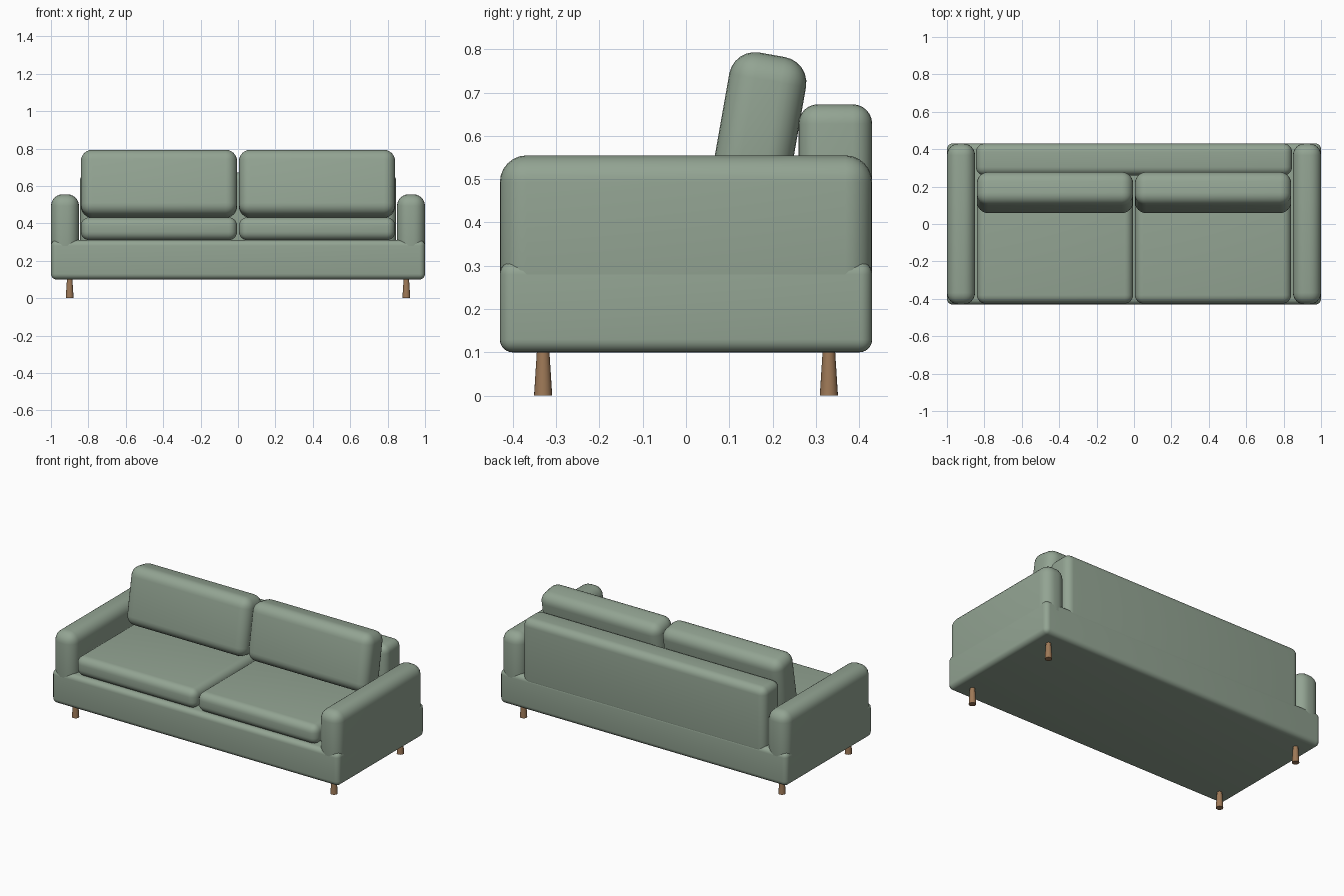
import bpy
import math

if "Cube" in bpy.data.objects:
    bpy.data.objects.remove(bpy.data.objects["Cube"])


def material(name, rgb):
    m = bpy.data.materials.new(name)
    m.diffuse_color = (*rgb, 1)
    m.use_nodes = True
    m.node_tree.nodes["Principled BSDF"].inputs["Base Color"].default_value = m.diffuse_color
    return m


FABRIC = material("sage_fabric", (0.29, 0.37, 0.29))
WOOD = material("warm_wood", (0.34, 0.19, 0.095))


def finish(ob, name, mat):
    ob.name = name
    ob.data.materials.append(mat)
    bpy.ops.object.shade_smooth_by_angle(angle=math.radians(35))
    return ob


def padded_box(name, x, y, z, radius, tilt=0.0):
    """Rounded upholstered block spanning the given (min, max) ranges."""
    centre = [(a + b) / 2 for a, b in (x, y, z)]
    bpy.ops.mesh.primitive_cube_add(size=1, location=centre)
    ob = bpy.context.object
    ob.scale = [b - a for a, b in (x, y, z)]
    bpy.ops.object.transform_apply(location=False, rotation=False, scale=True)
    bevel = ob.modifiers.new("rounded", "BEVEL")
    bevel.width = radius
    bevel.segments = 6
    bevel.limit_method = "NONE"
    bpy.ops.object.modifier_apply(modifier=bevel.name)
    ob.rotation_euler.x = tilt
    return finish(ob, name, FABRIC)


# Base and backrest
padded_box("base", (-1, 1), (-0.43, 0.43), (0.10, 0.31), 0.03)
padded_box("backrest", (-0.845, 0.845), (0.26, 0.43), (0.25, 0.673), 0.045)

for side, s in (("left", -1), ("right", 1)):
    def span(a, b):
        return tuple(sorted((s * a, s * b)))

    # Arm, seat cushion and leaning back cushion
    padded_box(side + "_arm", span(0.85, 1.0), (-0.43, 0.43), (0.20, 0.555), 0.062)
    padded_box(side + "_seat_cushion", span(0.005, 0.84), (-0.425, 0.265),
               (0.31, 0.432), 0.045)
    padded_box(side + "_back_cushion", span(0.005, 0.84), (0.078, 0.258),
               (0.433, 0.79), 0.06, tilt=-math.radians(10))

    # Tapered legs, wider at the floor
    for end, y in (("front", -0.33), ("back", 0.33)):
        bpy.ops.mesh.primitive_cone_add(vertices=20, radius1=0.021, radius2=0.014,
                                        depth=0.11, location=(s * 0.9, y, 0.055))
        finish(bpy.context.object, f"{side}_{end}_leg", WOOD)
